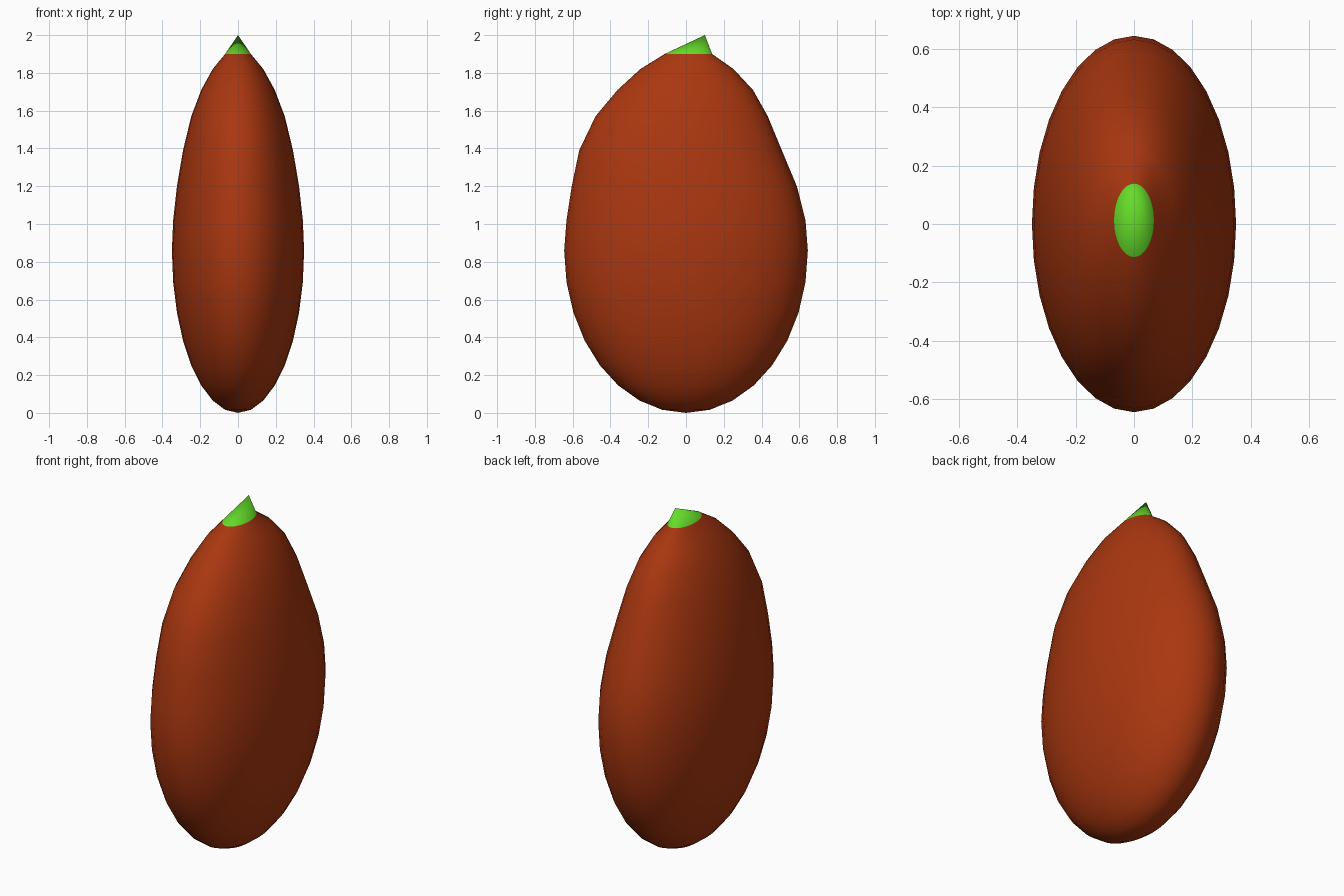
import bpy, bmesh, math

if "Cube" in bpy.data.objects:
    bpy.data.objects.remove(bpy.data.objects["Cube"])

RINGS, SEGMENTS = 16, 32
HALF_X, HALF_Y, HALF_Z = 0.35, 0.645, 0.86

# Upper rings: ring number -> (height, sideways lean in y)
UPPER = {9: (1.02, 0.0), 10: (1.2, -0.009), 11: (1.39, -0.029), 12: (1.57, -0.023),
         13: (1.71, -0.004), 14: (1.82, 0.005), 15: (1.9, 0.0125), 16: (2.0, 0.1)}


def make_material(name, color):
    mat = bpy.data.materials.new(name)
    mat.diffuse_color = (*color, 1)
    mat.use_nodes = True
    mat.node_tree.nodes["Principled BSDF"].inputs["Base Color"].default_value = mat.diffuse_color
    return mat


# Seed body: flattened sphere drawn up to a leaning tip
bm = bmesh.new()
bmesh.ops.create_uvsphere(bm, u_segments=SEGMENTS, v_segments=RINGS, radius=1)
ring = {}
for v in bm.verts:
    k = round(math.acos(max(-1, min(1, -v.co.z))) * RINGS / math.pi)
    ring[v] = k
    z, lean = UPPER.get(k, (HALF_Z * (1 + v.co.z), 0))
    v.co = (v.co.x * HALF_X, v.co.y * HALF_Y + lean, z)

# Green tip: the top fan of faces
for f in bm.faces:
    f.smooth = True
    f.material_index = int(any(ring[v] == RINGS for v in f.verts))

mesh = bpy.data.meshes.new("seed")
bm.to_mesh(mesh)
bm.free()
mesh.materials.append(make_material("brown_shell", (0.40, 0.038, 0.005)))
mesh.materials.append(make_material("green_tip", (0.13, 0.72, 0.022)))
seed = bpy.data.objects.new("seed", mesh)
bpy.context.collection.objects.link(seed)
